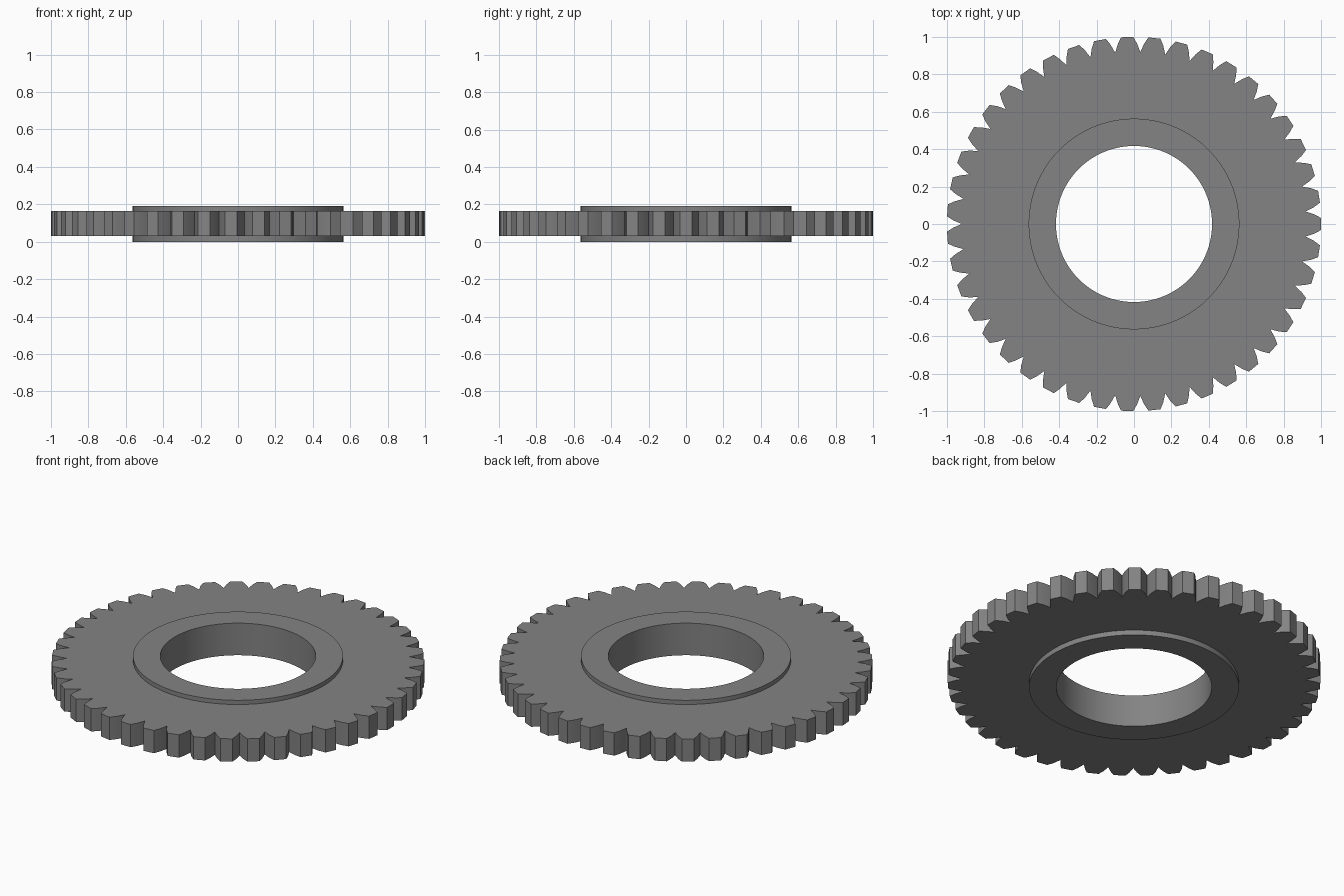
import bpy, bmesh, math

if "Cube" in bpy.data.objects:
    bpy.data.objects.remove(bpy.data.objects["Cube"])

TEETH = 43
PITCH = 2 * math.pi / TEETH
HOLE_R, HUB_R = 0.417, 0.563
HUB_Z = (0.0, 0.19)
PLATE_Z = (0.03, 0.165)

# One tooth: (angle in degrees from the tooth centre, radius)
root = math.degrees(PITCH) / 2
TOOTH = [(-root, 0.92), (-3.05, 0.965), (-1.85, 1.0), (1.85, 1.0), (3.05, 0.965)]

outline = [(i * PITCH + math.radians(a), r) for i in range(TEETH) for a, r in TOOTH]
N = len(outline)


def circle(r):
    return [(2 * math.pi * k / N - PITCH / 2, r) for k in range(N)]


# Closed cross-section running round the gear: bore, raised hub, toothed plate
sections = [
    (circle(HOLE_R), HUB_Z[0]),
    (circle(HOLE_R), HUB_Z[1]),
    (circle(HUB_R), HUB_Z[1]),
    (circle(HUB_R), PLATE_Z[1]),
    (outline, PLATE_Z[1]),
    (outline, PLATE_Z[0]),
    (circle(HUB_R), PLATE_Z[0]),
    (circle(HUB_R), HUB_Z[0]),
]

bm = bmesh.new()
rings = [[bm.verts.new((r * math.cos(a), r * math.sin(a), z)) for a, r in pts]
         for pts, z in sections]
for s, ring in enumerate(rings):
    nxt = rings[(s + 1) % len(rings)]
    for k in range(N):
        j = (k + 1) % N
        bm.faces.new((ring[k], ring[j], nxt[j], nxt[k]))
bmesh.ops.recalc_face_normals(bm, faces=bm.faces)

mesh = bpy.data.meshes.new("gear_wheel")
bm.to_mesh(mesh)
bm.free()

# Plain grey metal
grey = bpy.data.materials.new("grey metal")
grey.diffuse_color = (0.23, 0.23, 0.23, 1)
grey.use_nodes = True
grey.node_tree.nodes["Principled BSDF"].inputs["Base Color"].default_value = grey.diffuse_color
mesh.materials.append(grey)

gear = bpy.data.objects.new("gear_wheel", mesh)
bpy.context.collection.objects.link(gear)
bpy.context.view_layer.objects.active = gear
gear.select_set(True)
bpy.ops.object.shade_smooth_by_angle(angle=math.radians(30))
